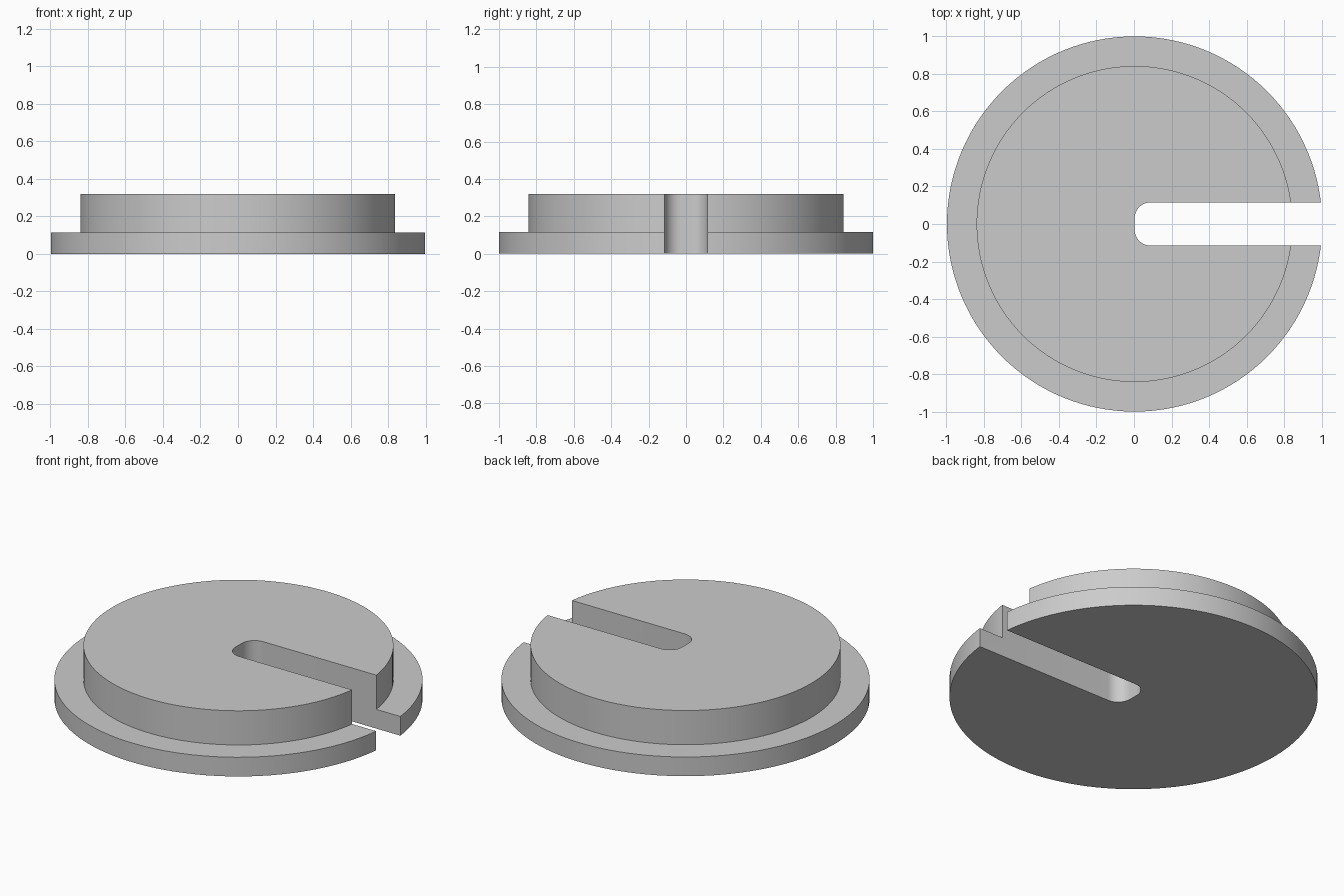
import bpy
import bmesh
from math import cos, sin, pi, radians

cube = bpy.data.objects.get("Cube")
if cube:
    bpy.data.objects.remove(cube, do_unlink=True)

FLANGE_R, BOSS_R = 1.0, 0.842
FLANGE_TOP, BOSS_TOP = 0.115, 0.32
SLOT_HALF, SLOT_CORNER = 0.115, 0.085
CENTRE_X = 0.003
SEGMENTS = 128

grey = bpy.data.materials.new("plain grey")
grey.use_nodes = True
colour = (0.6, 0.6, 0.6, 1)
grey.diffuse_color = colour
grey.node_tree.nodes["Principled BSDF"].inputs["Base Color"].default_value = colour


def make_object(name, bm):
    bmesh.ops.recalc_face_normals(bm, faces=bm.faces)
    mesh = bpy.data.meshes.new(name)
    bm.to_mesh(mesh)
    bm.free()
    mesh.materials.append(grey)
    obj = bpy.data.objects.new(name, mesh)
    bpy.context.collection.objects.link(obj)
    obj.location.x = CENTRE_X
    return obj


# Stepped disc: stacked rings joined by walls, with flat caps
bm = bmesh.new()
profile = [(FLANGE_R, 0), (FLANGE_R, FLANGE_TOP), (BOSS_R, FLANGE_TOP), (BOSS_R, BOSS_TOP)]
angles = [2 * pi * i / SEGMENTS for i in range(SEGMENTS)]
rings = [[bm.verts.new((r * cos(a), r * sin(a), z)) for a in angles] for r, z in profile]
for low, high in zip(rings, rings[1:]):
    for i in range(SEGMENTS):
        j = (i + 1) % SEGMENTS
        bm.faces.new((low[i], low[j], high[j], high[i]))
bm.faces.new(rings[0])
bm.faces.new(rings[-1])
disc = make_object("slotted_disc", bm)

# Slot cutter: open at the rim, with rounded corners at the centre end
bm = bmesh.new()
outline = [(1.2, -SLOT_HALF), (1.2, SLOT_HALF)]
for side, start in ((1, pi / 2), (-1, pi)):
    for i in range(13):
        a = start + pi / 2 * i / 12
        outline.append((SLOT_CORNER * (1 + cos(a)),
                        side * (SLOT_HALF - SLOT_CORNER) + SLOT_CORNER * sin(a)))
base = bm.faces.new([bm.verts.new((x, y, -0.1)) for x, y in outline])
extruded = bmesh.ops.extrude_face_region(bm, geom=[base])
top_verts = [g for g in extruded["geom"] if isinstance(g, bmesh.types.BMVert)]
bmesh.ops.translate(bm, verts=top_verts, vec=(0, 0, 0.6))
cutter = make_object("slot_cutter", bm)
cutter.hide_render = True

# Cut the slot and bake the result
cut = disc.modifiers.new("slot", "BOOLEAN")
cut.operation = "DIFFERENCE"
cut.solver = "EXACT"
cut.object = cutter
bpy.ops.object.select_all(action="DESELECT")
disc.select_set(True)
bpy.context.view_layer.objects.active = disc
bpy.ops.object.modifier_apply(modifier=cut.name)
bpy.data.objects.remove(cutter, do_unlink=True)

# Smooth round walls, crisp edges
bpy.ops.object.shade_smooth_by_angle(angle=radians(30))
